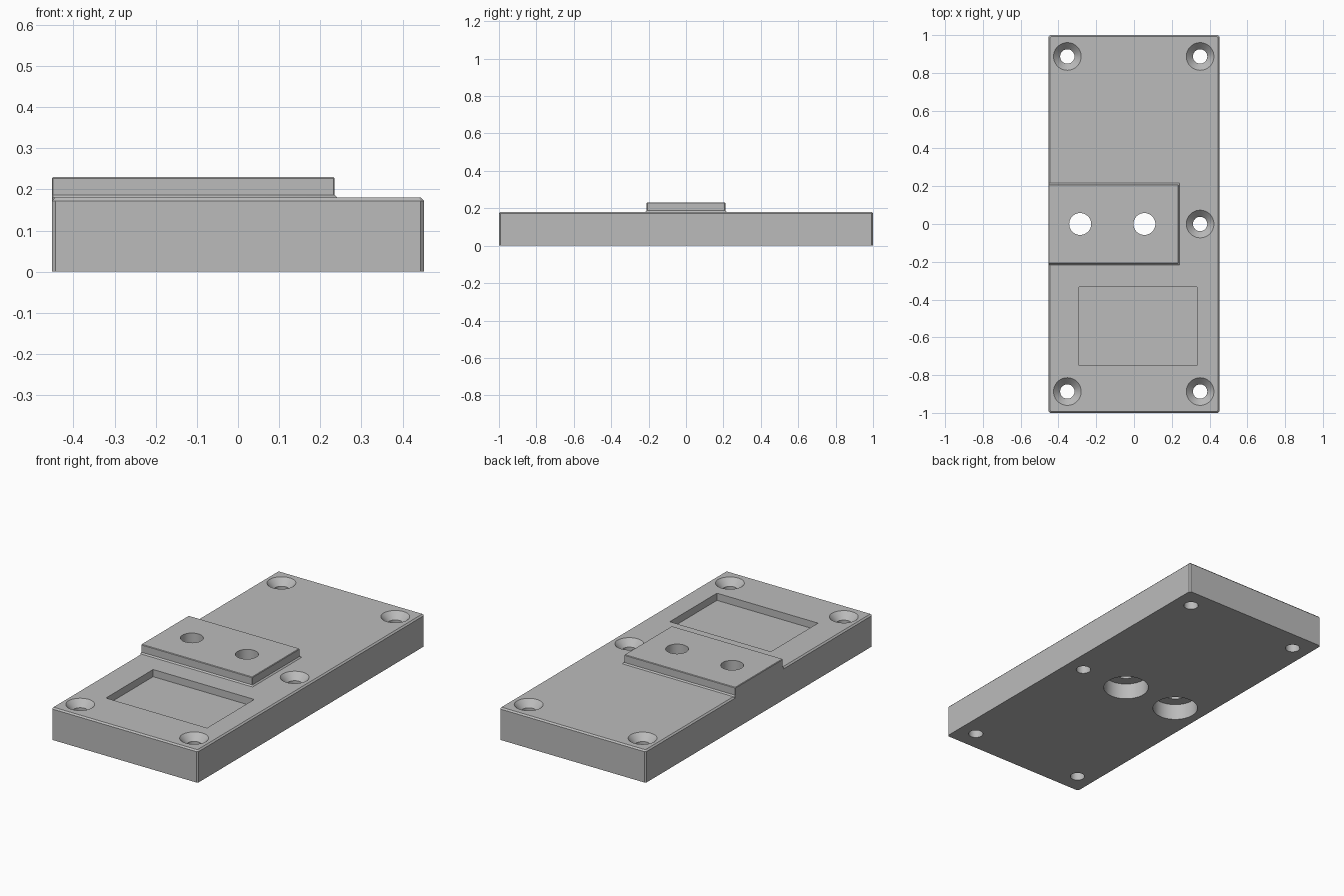
import bpy, bmesh
from math import pi

if "Cube" in bpy.data.objects:
    bpy.data.objects.remove(bpy.data.objects["Cube"], do_unlink=True)

grey = bpy.data.materials.new("plain_grey")
grey.use_nodes = True
grey.diffuse_color = (0.5, 0.5, 0.5, 1)
grey.node_tree.nodes["Principled BSDF"].inputs["Base Color"].default_value = (0.5, 0.5, 0.5, 1)

HALF_W, TOP, PAD_TOP = 0.452, 0.18, 0.23


def make(name, bm):
    bmesh.ops.recalc_face_normals(bm, faces=bm.faces)
    mesh = bpy.data.meshes.new(name)
    bm.to_mesh(mesh)
    bm.free()
    mesh.materials.append(grey)
    obj = bpy.data.objects.new(name, mesh)
    bpy.context.scene.collection.objects.link(obj)
    return obj


def outline(x0, x1, y, c, z):
    """Rectangle centred on y = 0 with chamfered corners."""
    return [(x0 + c, -y, z), (x1 - c, -y, z), (x1, -y + c, z), (x1, y - c, z),
            (x1 - c, y, z), (x0 + c, y, z), (x0, y - c, z), (x0, -y + c, z)]


def loft(name, rings):
    """Closed solid through a stack of matching outlines."""
    bm = bmesh.new()
    rows = [[bm.verts.new(p) for p in ring] for ring in rings]
    n = len(rows[0])
    for low, high in zip(rows, rows[1:]):
        for i in range(n):
            j = (i + 1) % n
            bm.faces.new((low[i], low[j], high[j], high[i]))
    bm.faces.new(rows[0])
    bm.faces.new(rows[-1])
    return make(name, bm)


def add_cone(bm, x, y, z0, z1, r0, r1):
    made = bmesh.ops.create_cone(bm, cap_ends=True, segments=48, radius1=r0,
                                 radius2=r1, depth=z1 - z0)
    bmesh.ops.translate(bm, verts=made["verts"], vec=(x, y, (z0 + z1) / 2))


def combine(target, tool, operation):
    """Apply one boolean and discard the tool."""
    mod = target.modifiers.new("combine", 'BOOLEAN')
    mod.operation, mod.object, mod.solver = operation, tool, 'EXACT'
    bpy.context.view_layer.objects.active = target
    bpy.ops.object.modifier_apply(modifier=mod.name)
    bpy.data.objects.remove(tool, do_unlink=True)


# Base slab with chamfered corners and top edge
c = 0.008
plate = loft("mounting_plate", [
    outline(-HALF_W, HALF_W, 1, c, 0),
    outline(-HALF_W, HALF_W, 1, c, TOP - c),
    outline(-HALF_W + c, HALF_W - c, 1 - c, c / 2, TOP)])

# Raised pad, flush with one long side, flared at its foot
flare, e = 0.007, 0.003
pad = loft("raised_pad", [
    outline(-HALF_W, 0.235 + flare, 0.21 + flare, e, 0.12),
    outline(-HALF_W, 0.235 + flare, 0.21 + flare, e, TOP),
    outline(-HALF_W, 0.235, 0.21, e, TOP + flare),
    outline(-HALF_W, 0.235, 0.21, e, PAD_TOP - e),
    outline(-HALF_W + e, 0.235 - e, 0.21 - e, e / 2, PAD_TOP)])
combine(plate, pad, 'UNION')

# Shallow rectangular pocket
bm = bmesh.new()
cube = bmesh.ops.create_cube(bm, size=1)["verts"]
bmesh.ops.scale(bm, verts=cube, vec=(0.624, 0.416, 0.1))
bmesh.ops.translate(bm, verts=cube, vec=(0.022, -0.542, TOP - 0.04 + 0.05))
combine(plate, make("pocket_cutter", bm), 'DIFFERENCE')

# Screw holes, then their countersinks
screws = [(-0.353, -0.887), (0.35, -0.887), (-0.353, 0.887), (0.35, 0.887), (0.35, 0)]
bm = bmesh.new()
for x, y in screws:
    add_cone(bm, x, y, -0.1, 0.3, 0.038, 0.038)
combine(plate, make("screw_cutter", bm), 'DIFFERENCE')
bm = bmesh.new()
for x, y in screws:
    add_cone(bm, x, y, TOP - 0.037, TOP + 0.02, 0.0375, 0.0925)
combine(plate, make("countersink_cutter", bm), 'DIFFERENCE')

# Pad holes with wide counterbores from below
for name, z0, z1, r in (("pad_hole_cutter", -0.1, 0.3, 0.058),
                        ("counterbore_cutter", -0.1, 0.09, 0.118)):
    bm = bmesh.new()
    for x in (-0.285, 0.055):
        add_cone(bm, x, 0, z0, z1, r, r)
    combine(plate, make(name, bm), 'DIFFERENCE')

# Smooth hole walls, crisp edges
plate.select_set(True)
bpy.context.view_layer.objects.active = plate
bpy.ops.object.shade_smooth_by_angle(angle=pi / 6)
